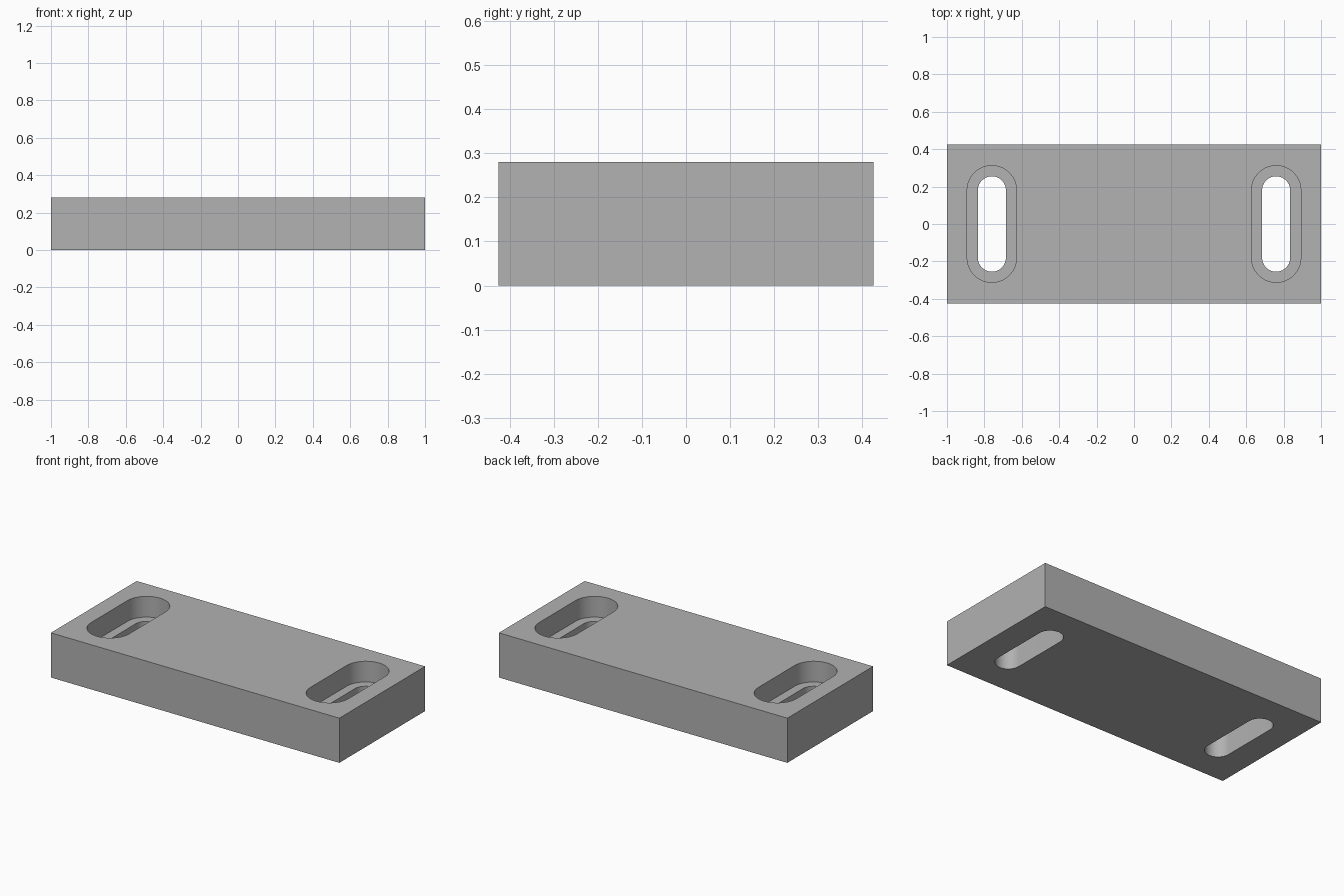
import bpy, bmesh, math

if "Cube" in bpy.data.objects:
    bpy.data.objects.remove(bpy.data.objects["Cube"], do_unlink=True)

LENGTH, DEPTH, HEIGHT = 2.0, 0.85, 0.28
SLOT_X = 0.76          # slot centre line
ARC_Y = 0.18           # centres of the rounded slot ends
FLOOR_Z = 0.15         # floor of the recess
SEGMENTS = 32          # per rounded end

grey = bpy.data.materials.new("plain grey")
grey.use_nodes = True
colour = (0.445, 0.445, 0.445, 1)
grey.diffuse_color = colour
grey.node_tree.nodes["Principled BSDF"].inputs["Base Color"].default_value = colour


def make_object(name, bm):
    bmesh.ops.recalc_face_normals(bm, faces=bm.faces)
    mesh = bpy.data.meshes.new(name)
    bm.to_mesh(mesh)
    bm.free()
    mesh.materials.append(grey)
    obj = bpy.data.objects.new(name, mesh)
    bpy.context.collection.objects.link(obj)
    return obj


def slot_cutter(name, x, radius, bottom, top):
    """Upright prism with a rounded-end slot outline."""
    bm = bmesh.new()
    outline = []
    for end in (0, 1):
        for i in range(SEGMENTS + 1):
            a = math.pi * (end + i / SEGMENTS)
            y = (ARC_Y if end == 0 else -ARC_Y) + radius * math.sin(a)
            outline.append(bm.verts.new((x + radius * math.cos(a), y, bottom)))
    face = bm.faces.new(outline)
    grown = bmesh.ops.extrude_face_region(bm, geom=[face])["geom"]
    verts = [g for g in grown if isinstance(g, bmesh.types.BMVert)]
    bmesh.ops.translate(bm, verts=verts, vec=(0, 0, top - bottom))
    cutter = make_object(name, bm)
    cutter.hide_render = True
    return cutter


# Rectangular block
bm = bmesh.new()
bmesh.ops.create_cube(bm, size=1)
bmesh.ops.scale(bm, verts=bm.verts, vec=(LENGTH, DEPTH, HEIGHT))
bmesh.ops.translate(bm, verts=bm.verts, vec=(0, 0, HEIGHT / 2))
plate = make_object("mounting_plate", bm)

# Stepped slots: a wide recess from the top and a narrow through slot
cutters = []
for side, x in (("left", SLOT_X), ("right", -SLOT_X)):
    cutters.append(slot_cutter(side + "_recess_cutter", x, 0.132, FLOOR_Z, HEIGHT + 0.1))
    cutters.append(slot_cutter(side + "_slot_cutter", x, 0.075, -0.1, HEIGHT + 0.1))

bpy.context.view_layer.objects.active = plate
for cutter in cutters:
    mod = plate.modifiers.new(cutter.name, "BOOLEAN")
    mod.operation = "DIFFERENCE"
    mod.solver = "EXACT"
    mod.object = cutter
    bpy.ops.object.modifier_apply(modifier=mod.name)
for cutter in cutters:
    bpy.data.objects.remove(cutter, do_unlink=True)

# Smooth slot walls, crisp edges
bpy.ops.object.select_all(action="DESELECT")
plate.select_set(True)
bpy.ops.object.shade_smooth_by_angle(angle=math.radians(30))
